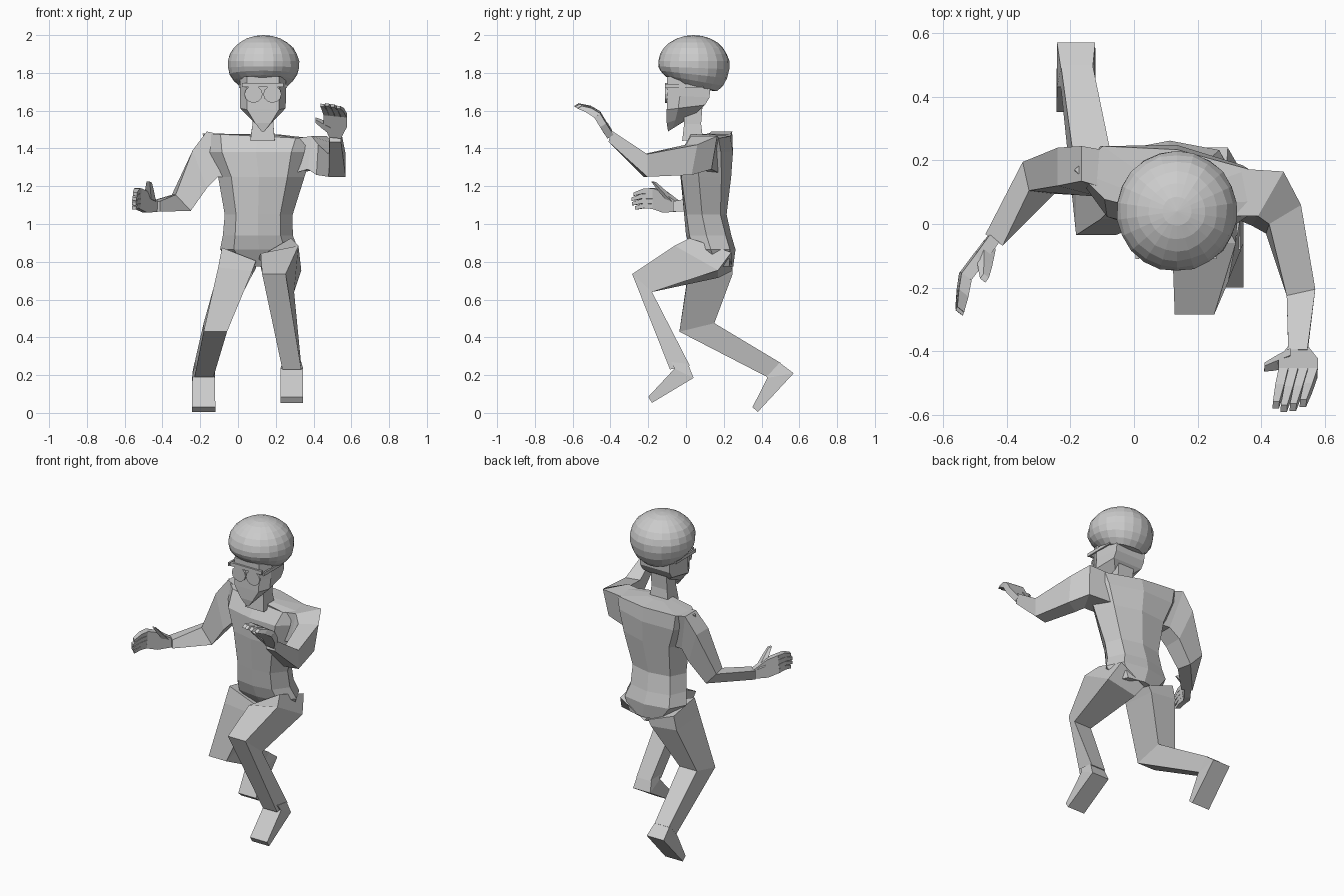
import bpy, bmesh, math, random
from mathutils import Vector as V, Matrix

if "Cube" in bpy.data.objects:
    bpy.data.objects.remove(bpy.data.objects["Cube"])

random.seed(4)


def finish(name, bm):
    bmesh.ops.recalc_face_normals(bm, faces=bm.faces)
    me = bpy.data.meshes.new(name)
    bm.to_mesh(me)
    bm.free()
    ob = bpy.data.objects.new(name, me)
    bpy.context.collection.objects.link(ob)
    return ob


def bridge(bm, rings):
    """Skin a list of equal rings and cap both ends."""
    loops = [[bm.verts.new(p) for p in r] for r in rings]
    n = len(loops[0])
    for a, b in zip(loops, loops[1:]):
        for i in range(n):
            j = (i + 1) % n
            bm.faces.new((a[i], a[j], b[j], b[i]))
    bm.faces.new(loops[0])
    bm.faces.new(loops[-1])


def four(p, q, s):
    """Four-sided section: two edge midpoints and a half-width vector."""
    p, q, s = V(p), V(q), V(s)
    return [p - s, p + s, q + s, q - s]


def limb(name, sections):
    bm = bmesh.new()
    bridge(bm, [four(*s) for s in sections])
    return finish(name, bm)


def leg_section(x, w, front, back, xb=None, tilt=0):
    return ((x, *front), (x if xb is None else xb, *back), (w, 0, tilt))


# torso: eight-sided rings, turned slightly toward the forward arm
OCT = [(0, -1), (.65, -.85), (1, -.1), (.75, .75), (0, 1), (-.75, .75), (-1, -.1), (-.65, -.85)]


def torso_ring(z, x0, x1, y0, y1, yaw, tilt=0):
    hw, hd = (x1 - x0) / 2, (y1 - y0) / 2
    c = V(((x0 + x1) / 2, (y0 + y1) / 2, z))
    rot = Matrix.Rotation(math.radians(yaw), 3, 'Z')
    return [c + rot @ V((a * hw, b * hd, a * tilt)) for a, b in OCT]


bm = bmesh.new()
bridge(bm, [torso_ring(*r) for r in (
    (.775, -.01, .27, .08, .25, 0),
    (.865, -.095, .32, .025, .262, 0),
    (.94, -.08, .29, .0, .24, 0),
    (1.05, -.07, .29, -.01, .215, -2),
    (1.25, -.105, .355, -.03, .24, -6),
    (1.38, -.17, .40, -.025, .25, -8),
    (1.465, -.19, .43, .03, .235, -9, -.015),
    (1.475, .05, .21, .02, .13, -5))])
finish("torso", bm)

# neck
limb("neck", [((.13, -.02, 1.44), (.13, .09, 1.45), (.065, 0, 0)),
              ((.132, -.01, 1.53), (.132, .08, 1.53), (.055, 0, 0)),
              ((.132, -.01, 1.66), (.132, .09, 1.66), (.055, 0, 0))])

# head: six-sided rings tapering to a pointed chin
HEX = [(-.7, 0), (.7, 0), (1, .3), (.85, 1), (-.85, 1), (-1, .3)]


def head_ring(zf, zb, w, y0, y1):
    return [(.132 + a * w, y0 + b * (y1 - y0), zf + b * (zb - zf)) for a, b in HEX]


bm = bmesh.new()
bridge(bm, [head_ring(*r) for r in (
    (1.49, 1.54, .01, -.095, -.015),
    (1.535, 1.585, .06, -.102, .05),
    (1.605, 1.63, .12, -.102, .1),
    (1.68, 1.67, .122, -.1, .125),
    (1.78, 1.78, .122, -.1, .13))])
finish("head", bm)

# hair: squashed ball, hanging lower at the back
bm = bmesh.new()
bmesh.ops.create_uvsphere(bm, u_segments=22, v_segments=13, radius=1)
for v in bm.verts:
    x, y, z = v.co
    k = random.uniform(.985, 1.01)
    if z < 0:
        z = max(z, -.78)
        zz = 1.845 + z * (.15 + .06 * y)
    else:
        zz = 1.845 + z * .155
    v.co = (.135 + x * .192 * k, .04 + y * .19 * k, zz)
finish("hair", bm)

# sunglasses: two round lenses, brow bar and side arms
bm = bmesh.new()
for x in (.082, .182):
    m = (Matrix.Translation((x, -.105, 1.687)) @ Matrix.Rotation(math.pi / 2, 4, 'X')
         @ Matrix.Diagonal((1, .95, 1, 1)))
    bmesh.ops.create_cone(bm, cap_ends=True, segments=12, radius1=.048, radius2=.048,
                          depth=.012, matrix=m)
for c, s in (((.132, -.103, 1.735), (.22, .016, .022)),
             ((.01, -.01, 1.73), (.01, .2, .02)), ((.254, -.01, 1.73), (.01, .2, .02))):
    bmesh.ops.create_cube(bm, size=1, matrix=Matrix.Translation(c) @ Matrix.Diagonal((*s, 1)))
finish("sunglasses", bm)

# leading leg, stepping forward with a bent knee
limb("front_leg", [leg_section(.195, .085, (.02, .875), (.24, .80), .21, .05),
                   leg_section(.22, .1, (-.06, .865), (.17, .735), .235, .02),
                   leg_section(.19, .062, (-.285, .735), (-.18, .64), .235),
                   leg_section(.285, .05, (-.085, .23), (.02, .25))])
limb("front_foot", [leg_section(.285, .05, (-.08, .27), (.01, .26)),
                    leg_section(.285, .06, (-.06, .235), (.04, .185)),
                    leg_section(.285, .06, (-.2, .085), (-.18, .053))])

# trailing leg, shin swept back
limb("back_leg", [leg_section(.005, .09, (.035, .84), (.245, .80), None, -.035),
                  leg_section(-.015, .09, (.015, .76), (.245, .74), None, -.01),
                  leg_section(-.12, .062, (-.035, .43), (.15, .475)),
                  leg_section(-.18, .05, (.43, .19), (.5, .265))])
limb("back_foot", [leg_section(-.18, .05, (.43, .2), (.49, .27)),
                   leg_section(-.182, .06, (.43, .185), (.57, .21)),
                   leg_section(-.182, .062, (.352, .03), (.38, .005))])

# arms: lowered one out to the side, raised one bent forward and up
limb("lowered_arm", [((-.08, .17, 1.47), (-.05, .13, 1.25), (0, .06, 0)),
                     ((-.165, .19, 1.49), (-.105, .14, 1.25), (0, .055, 0)),
                     ((-.24, .18, 1.39), (-.165, .15, 1.19), (0, .06, 0)),
                     ((-.34, .15, 1.155), (-.26, .14, 1.07), (-.01, .045, 0)),
                     ((-.44, -.05, 1.12), (-.44, -.05, 1.065), (-.027, .018, 0))])
limb("raised_arm", [((.31, .1, 1.455), (.30, .1, 1.27), (0, .075, 0)),
                    ((.43, .095, 1.465), (.41, .065, 1.29), (.04, .07, 0)),
                    ((.475, .03, 1.42), (.465, .0, 1.26), (.05, .03, 0)),
                    ((.525, -.215, 1.37), (.525, -.215, 1.25), (.045, .01, 0)),
                    ((.515, -.395, 1.495), (.515, -.41, 1.435), (.03, 0, 0))])


def hand(name, wrist, knuckle, tip, wide, thumb):
    """Palm, four fingers and a thumb; wide points toward the thumb side."""
    wrist, knuckle, tip, wide, thumb = map(V, (wrist, knuckle, tip, wide, thumb))
    t = (knuckle - wrist).cross(wide).normalized() * .021
    bm = bmesh.new()
    mid = wrist.lerp(knuckle, .55)
    bridge(bm, [four(c + t * .9, c - t * .9, wide * k)
                for c, k in ((wrist, .5), (mid, 1), (knuckle, 1))])
    for i, reach in enumerate((.85, .97, 1, .9)):
        off = wide * (-.75 + .5 * i)
        base, end = knuckle + off, knuckle.lerp(tip, reach) + off * .9
        bend = base.lerp(end, .5) + V((0, 0, .008))
        bridge(bm, [four(c + t * k, c - t * k, wide * .25 * k)
                    for c, k in ((base, .95), (bend, .9), (end, .65))])
    root = wrist.lerp(knuckle, .3) + wide * .4
    side = (knuckle - wrist).normalized() * .02
    bridge(bm, [four(c + t * k, c - t * k, side * k)
                for c, k in ((root, 1.1), (root.lerp(thumb, .6), .8), (thumb, .5))])
    return finish(name, bm)


hand("lowered_hand", (-.44, -.045, 1.093), (-.53, -.165, 1.135), (-.55, -.28, 1.12),
     (.004, 0, .055), (-.47, -.17, 1.222))
hand("raised_hand", (.515, -.4, 1.465), (.515, -.47, 1.58), (.485, -.58, 1.63),
     (-.062, 0, .006), (.41, -.45, 1.55))
